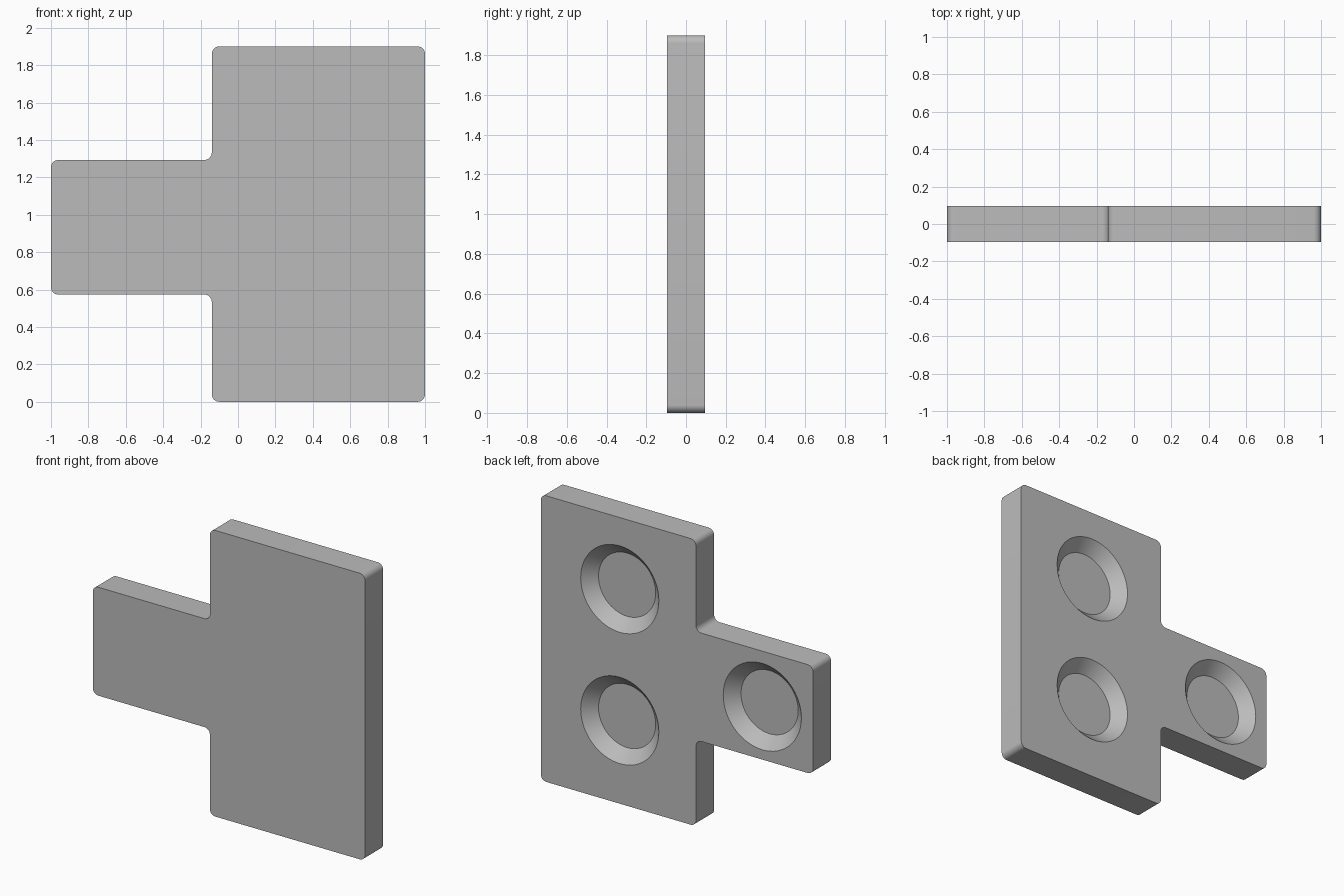
import bpy, bmesh, math
from mathutils import Vector, Matrix

if "Cube" in bpy.data.objects:
    bpy.data.objects.remove(bpy.data.objects["Cube"], do_unlink=True)

HALF = 0.095            # half thickness of the plate
CORNER = 0.04           # corner and fillet radius
HOLE_R, FLOOR_R = 0.287, 0.21
DEPTH = HOLE_R - FLOOR_R  # 45 degree countersink

grey = bpy.data.materials.new("plain grey")
grey.use_nodes = True
grey.diffuse_color = (0.5, 0.5, 0.5, 1)
grey.node_tree.nodes["Principled BSDF"].inputs["Base Color"].default_value = (0.5, 0.5, 0.5, 1)


def rounded(points, radius, steps=8):
    """Replace each right-angle corner by an arc, convex or concave."""
    out = []
    for i, p in enumerate(points):
        p = Vector(p)
        a = (Vector(points[i - 1]) - p).normalized() * radius
        b = (Vector(points[(i + 1) % len(points)]) - p).normalized() * radius
        centre = p + a + b
        for k in range(steps + 1):
            t = math.pi / 2 * k / steps
            out.append(centre - b * math.cos(t) - a * math.sin(t))
    return out


def make_object(name, bm):
    bmesh.ops.recalc_face_normals(bm, faces=bm.faces)
    mesh = bpy.data.meshes.new(name)
    bm.to_mesh(mesh)
    bm.free()
    mesh.materials.append(grey)
    obj = bpy.data.objects.new(name, mesh)
    bpy.context.collection.objects.link(obj)
    return obj


# T-shaped plate: tall block with a side tab
outline = [(-1, 0.573), (-0.14, 0.573), (-0.14, 0), (1, 0),
           (1, 1.9), (-0.14, 1.9), (-0.14, 1.293), (-1, 1.293)]
bm = bmesh.new()
front = bm.faces.new([bm.verts.new((p.x, -HALF, p.y)) for p in rounded(outline, CORNER)])
ext = bmesh.ops.extrude_face_region(bm, geom=[front], use_keep_orig=True)
moved = [g for g in ext["geom"] if isinstance(g, bmesh.types.BMVert)]
bmesh.ops.translate(bm, vec=(0, 2 * HALF, 0), verts=moved)
plate = make_object("t_plate", bm)

# Countersunk recesses in the back face
bm = bmesh.new()
extra = 0.02
height = DEPTH + extra
for x, z in [(0.42, 1.425), (0.42, 0.553), (-0.627, 0.925)]:
    place = (Matrix.Translation((x, HALF + extra - height / 2, z))
             @ Matrix.Rotation(-math.pi / 2, 4, 'X'))
    bmesh.ops.create_cone(bm, cap_ends=True, segments=64, radius1=FLOOR_R,
                          radius2=HOLE_R + extra, depth=height, matrix=place)
cutter = make_object("recess_cutter", bm)
cutter.hide_render = True

cut = plate.modifiers.new("recesses", 'BOOLEAN')
cut.operation = 'DIFFERENCE'
cut.solver = 'EXACT'
cut.object = cutter
bpy.ops.object.select_all(action='DESELECT')
plate.select_set(True)
bpy.context.view_layer.objects.active = plate
bpy.ops.object.modifier_apply(modifier=cut.name)
bpy.data.objects.remove(cutter, do_unlink=True)

# Smooth arcs and cones, crisp rims
bpy.ops.object.shade_smooth_by_angle(angle=math.radians(30))
